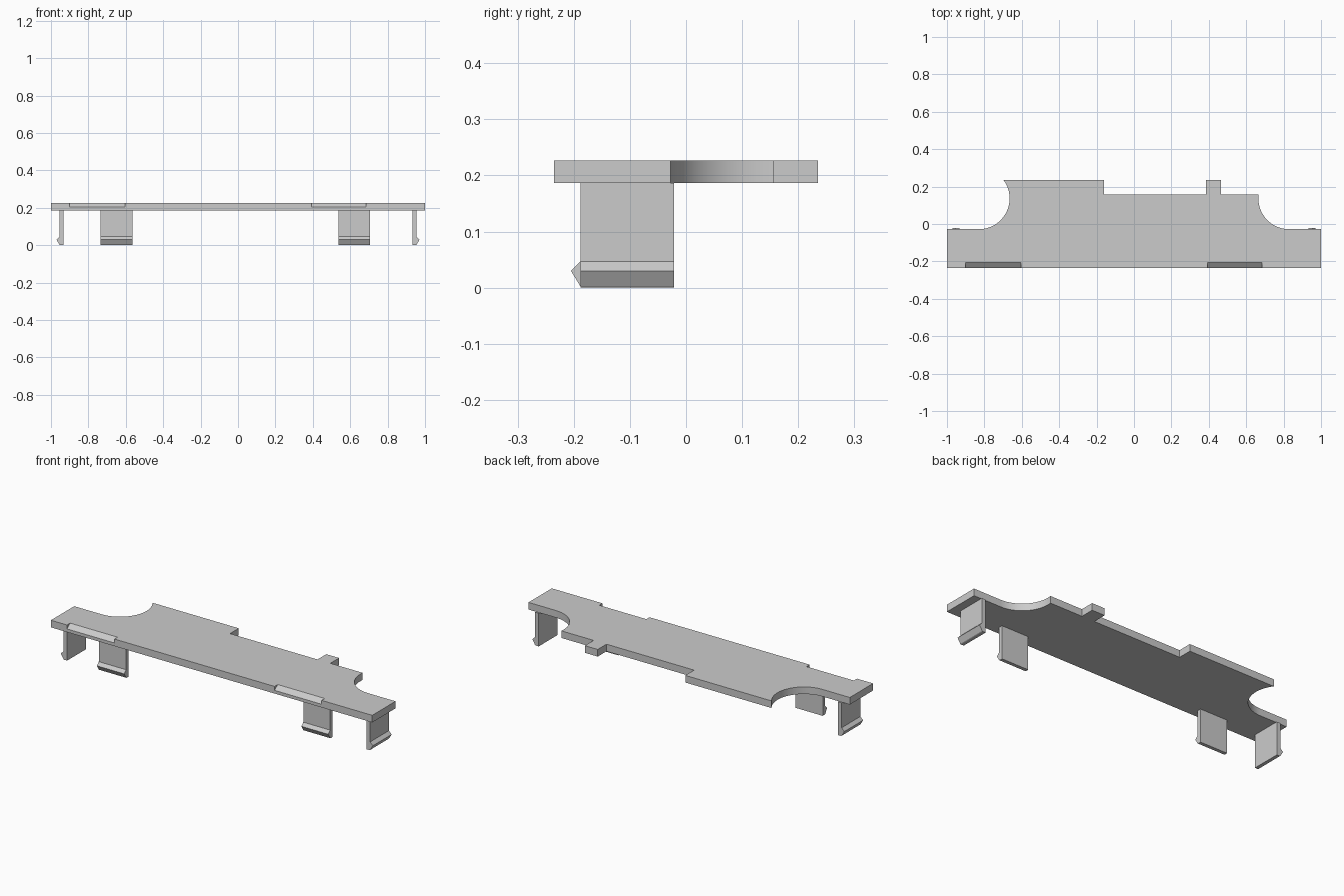
import bpy
import bmesh
from math import sin, cos, acos
from mathutils import Vector

cube = bpy.data.objects.get("Cube")
if cube:
    bpy.data.objects.remove(cube)

# Single plain plastic colour
GREY = (0.6, 0.6, 0.6, 1)
grey = bpy.data.materials.new("grey plastic")
grey.use_nodes = True
grey.diffuse_color = GREY
grey.node_tree.nodes["Principled BSDF"].inputs["Base Color"].default_value = GREY

BOTTOM, TOP = 0.187, 0.227
FRONT, BACK = -0.235, 0.235
LEDGE, STEP = -0.028, 0.157
RADIUS, ARC_X = 0.165, 0.83


def prism(name, points, offset):
    """Extrude a closed outline of 3D points along offset."""
    bm = bmesh.new()
    face = bm.faces.new([bm.verts.new(p) for p in points])
    ext = bmesh.ops.extrude_face_region(bm, geom=[face])
    moved = [v for v in ext["geom"] if isinstance(v, bmesh.types.BMVert)]
    bmesh.ops.translate(bm, verts=moved, vec=Vector(offset))
    bmesh.ops.recalc_face_normals(bm, faces=bm.faces)
    mesh = bpy.data.meshes.new(name)
    bm.to_mesh(mesh)
    bm.free()
    mesh.materials.append(grey)
    obj = bpy.data.objects.new(name, mesh)
    bpy.context.collection.objects.link(obj)
    return obj


def scoop(side, top, steps=24):
    """Round corner cut-out, from the ledge up to the back edge."""
    centre = LEDGE + RADIUS
    end = acos((centre - top) / RADIUS)
    angles = [end * i / steps for i in range(steps + 1)]
    return [(side * (ARC_X - RADIUS * sin(a)), centre - RADIUS * cos(a))
            for a in angles]


# Cover plate with round scoops, a stepped back edge and a small tab
outline = [(-1, FRONT), (1, FRONT), (1, LEDGE)]
outline += scoop(1, STEP)
outline += [(0.465, STEP), (0.465, BACK), (0.385, BACK), (0.385, STEP),
            (-0.16, STEP), (-0.16, BACK)]
outline += scoop(-1, BACK)[::-1]
outline += [(-1, LEDGE)]
plate = prism("cover_plate", [(x, y, BOTTOM) for x, y in outline],
              (0, 0, TOP - BOTTOM))

# Two sloped finger notches along the top front edge
cutters = []
for x0, x1 in ((-0.9, -0.605), (0.392, 0.685)):
    slope = [(FRONT, 0.205), (-0.207, TOP), (-0.207, 0.25),
             (-0.26, 0.25), (-0.26, 0.205)]
    cutter = prism("notch_cutter", [(x0, y, z) for y, z in slope],
                   (x1 - x0, 0, 0))
    cutter.hide_render = True
    cutters.append(cutter)
    mod = plate.modifiers.new("notch", "BOOLEAN")
    mod.operation = "DIFFERENCE"
    mod.solver = "EXACT"
    mod.object = cutter
bpy.context.view_layer.update()
cut = plate.evaluated_get(bpy.context.evaluated_depsgraph_get())
plate.data = bpy.data.meshes.new_from_object(cut)
plate.modifiers.clear()
for cutter in cutters:
    bpy.data.objects.remove(cutter)

# Smooth scoops, sharp edges elsewhere
plate.data.shade_smooth()
plate.data.set_sharp_from_angle(angle=0.5)

# Snap clip section: distance outwards and height, with a hook at the foot
CLIP = [(-0.022, BOTTOM), (0, BOTTOM), (0, 0.047), (0.017, 0.03),
        (0, 0.002), (-0.004, 0), (-0.022, 0)]

# Front clips, hooks facing forwards
for name, x0, x1 in (("right", -0.735, -0.565), ("left", 0.538, 0.705)):
    prism("front_clip_" + name, [(x0, -0.188 - d, z) for d, z in CLIP],
          (x1 - x0, 0, 0))

# End clips, hooks facing outwards
for name, side in (("right", -1), ("left", 1)):
    prism("end_clip_" + name,
          [(side * (0.954 + d), -0.188, z) for d, z in CLIP],
          (0, 0.167, 0))
